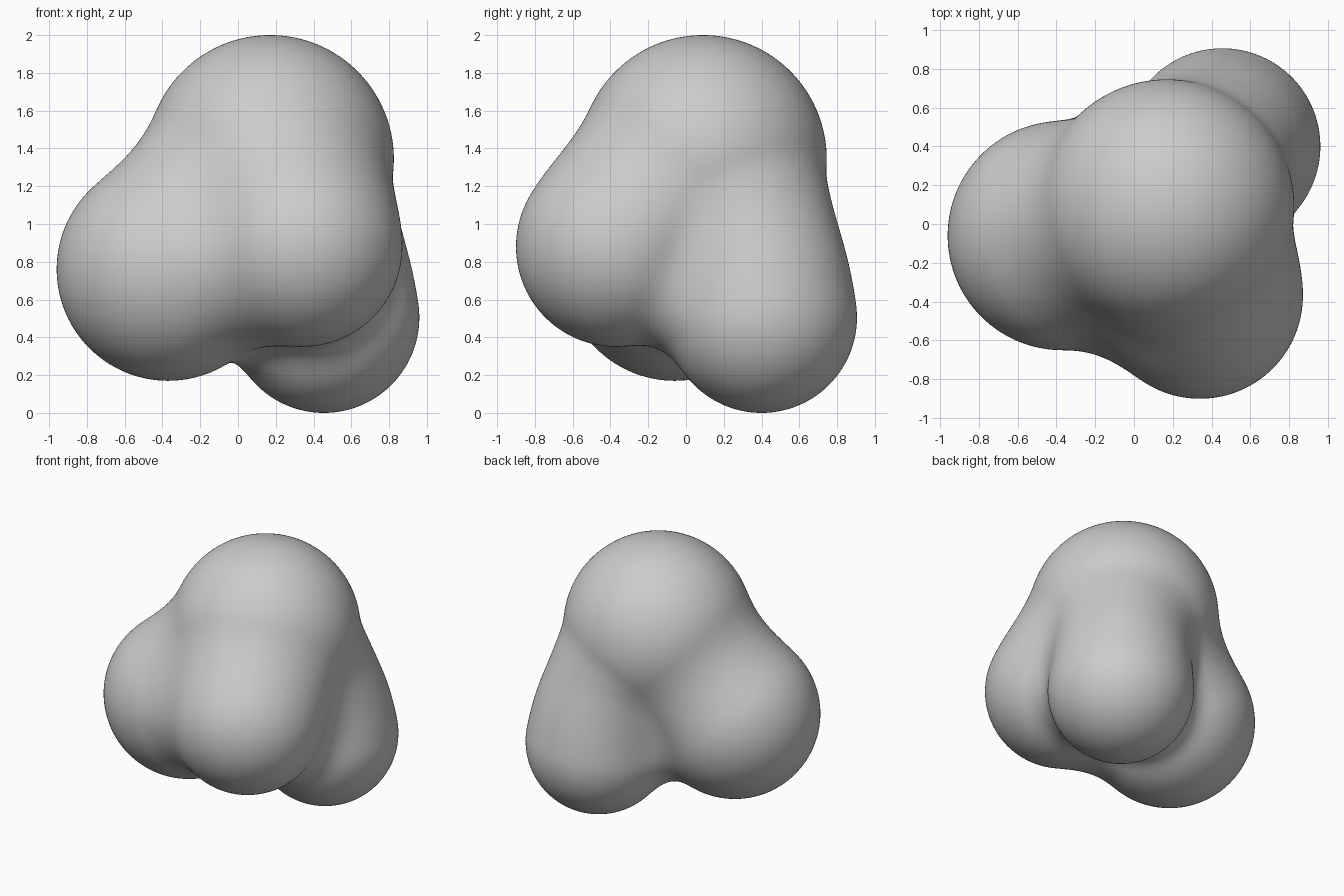
import bpy, bmesh
from mathutils import Vector

if "Cube" in bpy.data.objects:
    bpy.data.objects.remove(bpy.data.objects["Cube"])

# Lobes of the blob: centre and visible radius
LOBES = [
    ((0.17, 0.09, 1.345), 0.655),   # top
    ((-0.37, -0.06, 0.76), 0.59),   # left
    ((0.34, -0.37, 0.88), 0.53),    # front
    ((0.455, 0.40, 0.505), 0.505),  # back right foot
    ((0.42, 0.37, 0.88), 0.42),     # bridge between foot and top
]
RATIO = 0.66                        # visible radius / influence radius
LEVEL = (1 - RATIO ** 2) ** 3
BALLS = [(Vector(c), (r / RATIO) ** 2) for c, r in LOBES]
CORE = Vector((0.22, 0.07, 0.84))


def inside(p):
    total = 0.0
    for c, r2 in BALLS:
        t = 1 - (p - c).length_squared / r2
        if t > 0:
            total += t ** 3
    return total > LEVEL


def surface_point(direction):
    lo, hi = 0.0, 1.7
    for _ in range(20):
        mid = (lo + hi) / 2
        if inside(CORE + direction * mid):
            lo = mid
        else:
            hi = mid
    return CORE + direction * lo


# Fine sphere pushed out onto the blended surface
bm = bmesh.new()
bmesh.ops.create_icosphere(bm, subdivisions=7, radius=1)
for v in bm.verts:
    v.co = surface_point(v.co.normalized())
for f in bm.faces:
    f.smooth = True
mesh = bpy.data.meshes.new("blended_blob")
bm.to_mesh(mesh)
bm.free()
blob = bpy.data.objects.new("blended_blob", mesh)
bpy.context.collection.objects.link(blob)
